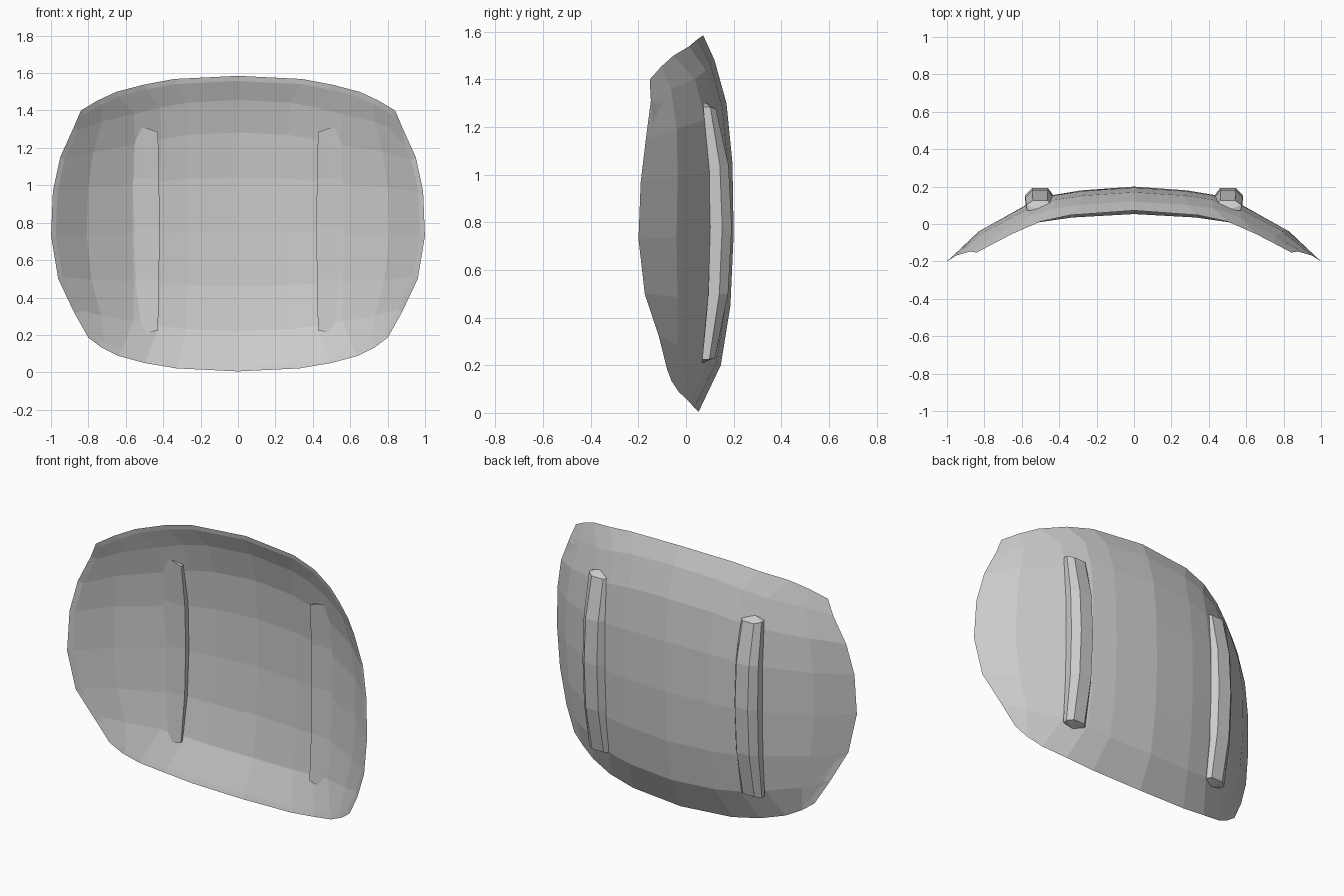
import bpy, bmesh

if "Cube" in bpy.data.objects:
    bpy.data.objects.remove(bpy.data.objects["Cube"])

grey = bpy.data.materials.new("plain_grey")
grey.diffuse_color = (0.6, 0.6, 0.6, 1)
grey.use_nodes = True
grey.node_tree.nodes["Principled BSDF"].inputs["Base Color"].default_value = grey.diffuse_color


def lerp_table(table, t):
    # piecewise linear lookup in (key, value) pairs
    for (a, va), (b, vb) in zip(table, table[1:]):
        if t <= b:
            return va + (vb - va) * (t - a) / (b - a)
    return table[-1][1]


def finish(bm, name):
    bmesh.ops.recalc_face_normals(bm, faces=bm.faces[:])
    me = bpy.data.meshes.new(name)
    bm.to_mesh(me)
    bm.free()
    me.materials.append(grey)
    ob = bpy.data.objects.new(name, me)
    bpy.context.collection.objects.link(ob)
    return ob


# Curvature of the shell across its width and its height
ACROSS = [(0, .2), (.28, .18), (.43, .155), (.58, .1), (.83, -.04), (1, -.2)]
UPRIGHT = [(0, .05), (.08, .1), (.17, .14), (.37, .18), (.62, .2),
           (1, .2), (1.3, .17), (1.48, .12), (1.59, .07)]


def depth(x, z):
    corner = .045 * (abs(x) / .84) ** 4 * max(0, (z - 1.2) / .2)
    return lerp_table(ACROSS, abs(x)) + lerp_table(UPRIGHT, z) - .2 - corner


# Grid outline: columns at the top, middle and bottom; rows at centre and side
TOP_X = [0, .34, .5, .65, .75, .84]
MID_X = [0, .28, .43, .58, .83, 1]
LOW_X = [0, .33, .5, .64, .73, .8]
ROW_BLEND = [0, .09, .25, .46, .71, 1]
CENTRE_Z = [1.585, 1.48, 1.3, 1.05, .75, .45, .2, .005]
SIDE_Z = [1.4, 1.31, 1.15, .97, .73, .5, .32, .185]
SIDE_X = [.84, .9, .96, .99, 1, .975, .92, .8]


def grid_point(i, j):
    k, s = abs(i), (1 if i >= 0 else -1)
    w = abs(1 - 2 * j / 7) ** 3
    end = TOP_X if j < 4 else LOW_X
    x = SIDE_X[j] * MID_X[k] * (1 - w) + end[k] * w
    z = CENTRE_Z[j] + (SIDE_Z[j] - CENTRE_Z[j]) * ROW_BLEND[k]
    return s * x, z


# Curved shell: back skin, slightly smaller front skin, and a sloped lip
bm = bmesh.new()
cols, rows = range(-5, 6), range(8)
back, front = {}, {}
for i in cols:
    for j in rows:
        x, z = grid_point(i, j)
        back[i, j] = bm.verts.new((x, depth(x, z), z))
        xf, zf = x * .975, .8 + (z - .8) * .965
        front[i, j] = bm.verts.new((xf, depth(xf, zf) - .008, zf))
for skin in (back, front):
    for i in range(-5, 5):
        for j in range(7):
            bm.faces.new((skin[i, j], skin[i + 1, j],
                          skin[i + 1, j + 1], skin[i, j + 1]))
rim = ([(i, 0) for i in range(-5, 5)] + [(5, j) for j in range(7)]
       + [(i, 7) for i in range(5, -5, -1)] + [(-5, j) for j in range(7, 0, -1)])
for a, b in zip(rim, rim[1:] + rim[:1]):
    bm.faces.new((back[a], back[b], front[b], front[a]))
finish(bm, "curved_shell")

# Bowed bars: (x, depth behind front face) section, lofted along the height
SECTION = [(.42, 0), (.5, 0), (.58, 0), (.583, .05),
           (.545, .09), (.46, .09), (.43, .05)]
# height, front y, depth scale, width scale, end peak
STATIONS = [(.225, .068, .6, .9, -.016), (.5, .094, .92, .98, 0),
            (.78, .102, 1, 1, 0), (1.04, .096, .92, .98, 0),
            (1.285, .072, .6, .9, .024)]


def bar(side, name):
    bm = bmesh.new()
    loops = []
    for z, y, d, w, peak in STATIONS:
        loop = []
        for x, off in SECTION:
            dz = peak if x == .5 else (-peak * .4 if off > .06 else 0)
            loop.append(bm.verts.new((side * (.5 + (x - .5) * w),
                                      y + off * d, z + dz)))
        loops.append(loop)
    n = len(SECTION)
    for lo, hi in zip(loops, loops[1:]):
        for k in range(n):
            bm.faces.new((lo[k], lo[(k + 1) % n], hi[(k + 1) % n], hi[k]))
    for cap in (loops[0], loops[-1]):
        # fan out from the peaked middle of the front edge
        for k in range(2, n):
            bm.faces.new((cap[1], cap[k], cap[(k + 1) % n]))
    finish(bm, name)


bar(-1, "left_bar")
bar(1, "right_bar")
